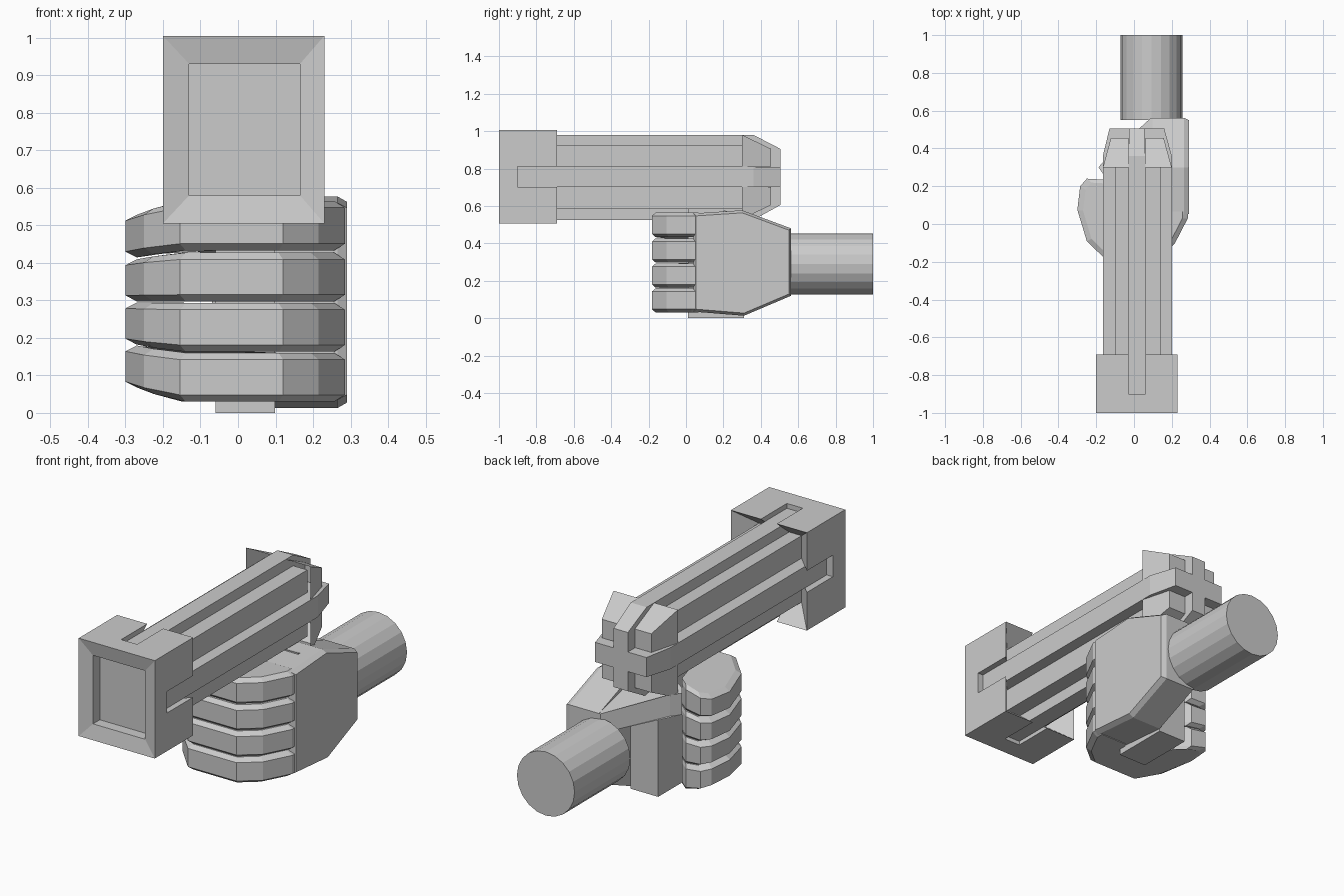
import bpy, bmesh, math

if "Cube" in bpy.data.objects:
    bpy.data.objects.remove(bpy.data.objects["Cube"])


def loft(name, rings, cap_start=True, cap_end=True):
    """Skin a list of equal-length point rings."""
    bm = bmesh.new()
    rows = [[bm.verts.new(p) for p in ring] for ring in rings]
    n = len(rows[0])
    for a, b in zip(rows, rows[1:]):
        for i in range(n):
            j = (i + 1) % n
            bm.faces.new((a[i], a[j], b[j], b[i]))
    if cap_start:
        bm.faces.new(rows[0][::-1])
    if cap_end:
        bm.faces.new(rows[-1])
    bmesh.ops.recalc_face_normals(bm, faces=bm.faces)
    me = bpy.data.meshes.new(name)
    bm.to_mesh(me)
    bm.free()
    ob = bpy.data.objects.new(name, me)
    bpy.context.collection.objects.link(ob)
    return ob


def rect(y, x0, x1, z0, z1):
    return [(x0, y, z0), (x1, y, z0), (x1, y, z1), (x0, y, z1)]


def box(name, x0, x1, y0, y1, z0, z1):
    return loft(name, [rect(y0, x0, x1, z0, z1), rect(y1, x0, x1, z0, z1)])


CX, CZ = 0.0175, 0.755
CORE = (-0.10, 0.14, 0.585, 0.925)
OUTER = (-0.20, 0.23, 0.505, 1.005)
INNER = (-0.13, 0.165, 0.58, 0.93)

# Muzzle block: framed recess in front, funnel behind
muzzle = loft("muzzle_block", [
    rect(-0.93, *INNER), rect(-0.985, *INNER), rect(-1.0, *OUTER),
    rect(-0.69, *OUTER), rect(-0.79, *CORE)])

# Rail slots cut in the muzzle block
cutters = [box("slot_cutter_side", -0.4, 0.4, -0.9, -0.5, 0.70, 0.81),
           box("slot_cutter_top", -0.03, 0.06, -0.9, -0.5, 0.3, 1.2)]
for c in cutters:
    c.hide_render = True
    c.hide_viewport = True
    m = muzzle.modifiers.new("slot", "BOOLEAN")
    m.operation = "DIFFERENCE"
    m.solver = "EXACT"
    m.object = c

# Barrel core and the crossed rails that run its length
box("barrel_core", CORE[0], CORE[1], -0.82, 0.36, CORE[2], CORE[3])
side = (-0.165, 0.20, 0.70, 0.81)
loft("side_rails", [rect(-0.9, *side), rect(0.36, *side),
                    rect(0.505, -0.13, 0.16, 0.705, 0.805)])
top = (-0.03, 0.06, 0.525, 0.98)
loft("top_rails", [rect(-0.9, *top), rect(0.36, *top),
                   rect(0.505, -0.025, 0.055, 0.605, 0.905)])

# Four tapered open shells at the rear corners
for sx in (-1, 1):
    for sz in (-1, 1):
        ix, iz = (0.06 if sx > 0 else -0.03), (0.81 if sz > 0 else 0.70)
        loft("rear_corner_shell", [
            rect(0.30, ix, CX + sx * 0.182, iz, CZ + sz * 0.225),
            rect(0.455, ix, CX + sx * 0.14, iz, CZ + sz * 0.15)],
            cap_start=False)

# Grip
box("grip", -0.06, 0.098, 0.01, 0.31, 0.0, 0.60)

# Four fingers wrapped around the grip
FINGER = [(0.285, 0.07), (0.285, 0.03), (0.215, -0.105), (0.12, -0.183),
          (-0.155, -0.183), (-0.25, -0.09), (-0.30, 0.075), (-0.285, 0.20),
          (-0.25, 0.24), (-0.165, 0.235), (-0.11, 0.19), (-0.06, 0.02),
          (0.09, 0.02), (0.12, 0.07)]


def finger_ring(z, s):
    pts = []
    for x, y in FINGER:
        t = min(max((-0.19 - x) / 0.11, 0), 1)
        pts.append((x * s, 0.03 + (y - 0.03) * s, 0.3 + (z - 0.3) * (1 - 0.14 * t)))
    return pts


for z0, z1 in ((0.03, 0.16), (0.163, 0.293), (0.297, 0.427), (0.433, 0.565)):
    loft("finger", [finger_ring(z0, 0.90), finger_ring(z0 + 0.018, 1.0),
                    finger_ring(z1 - 0.018, 1.0), finger_ring(z1, 0.90)])

# Back of the hand
PALM = [(0.04, 0.035), (0.31, 0.013), (0.562, 0.12),
        (0.562, 0.48), (0.30, 0.577), (0.04, 0.56)]


def palm_ring(x, s):
    return [(x, 0.31 + (y - 0.31) * s, 0.297 + (z - 0.297) * s) for y, z in PALM]


loft("palm", [palm_ring(0.098, 1.0), palm_ring(0.265, 1.0), palm_ring(0.29, 0.95)])

# Thumb web around the back of the grip
THUMB = [(0.20, 0.56, 0.48), (0.09, 0.562, 0.48), (-0.15, 0.345, 0.56),
         (-0.188, 0.30, 0.56), (-0.16, 0.26, 0.565), (-0.06, 0.20, 0.575),
         (0.20, 0.20, 0.577)]
loft("thumb", [[(x, y, 0.38 if y > 0.5 else 0.45) for x, y, z in THUMB], THUMB])

# Forearm
bpy.ops.mesh.primitive_cylinder_add(vertices=20, radius=0.163, depth=0.45,
                                    location=(0.0925, 0.775, 0.29),
                                    rotation=(math.pi / 2, 0, 0))
bpy.context.object.name = "forearm"
